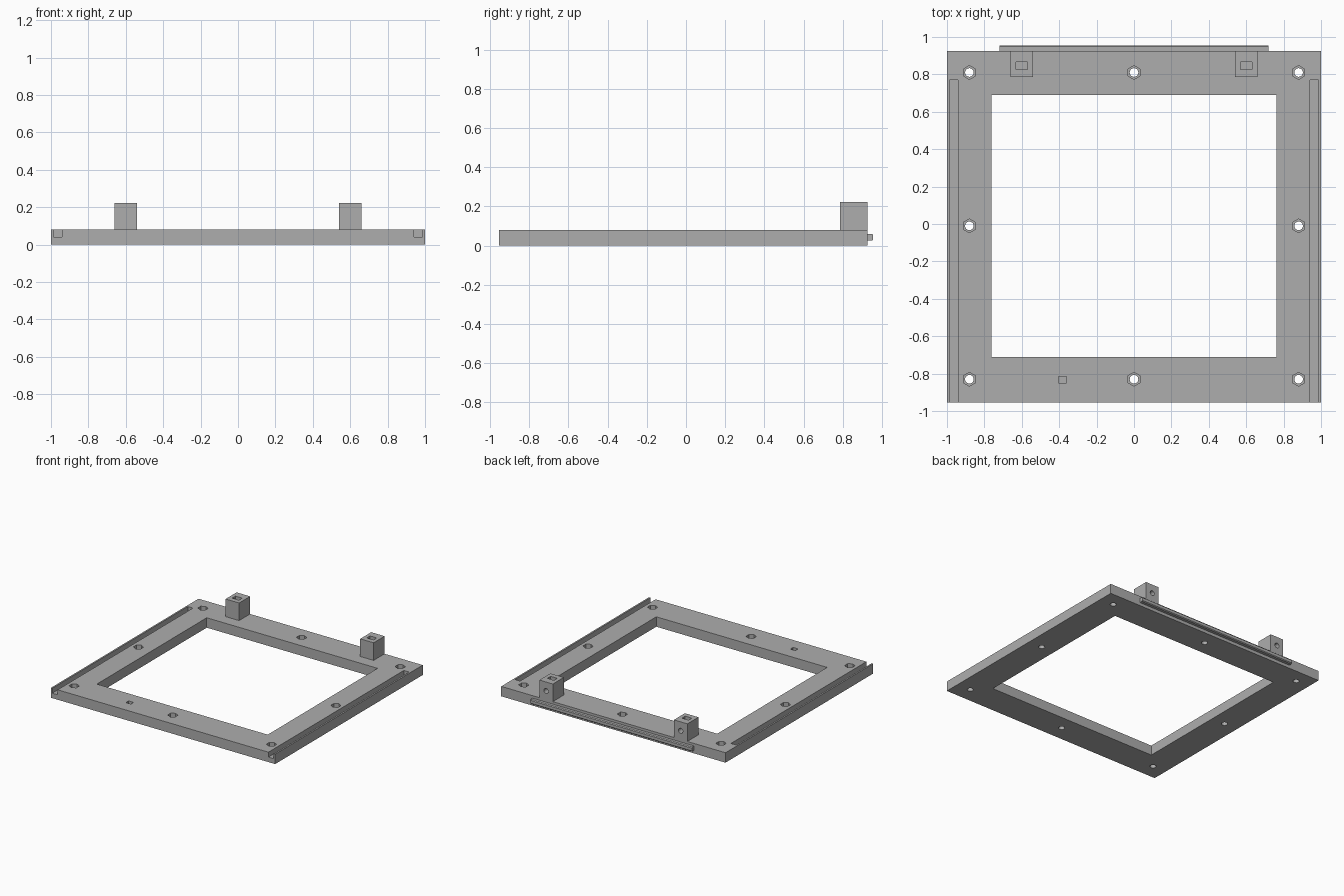
import bpy, bmesh, math
from mathutils import Matrix, Vector

if "Cube" in bpy.data.objects:
    bpy.data.objects.remove(bpy.data.objects["Cube"])

grey = bpy.data.materials.new("grey plastic")
grey.diffuse_color = (0.42, 0.42, 0.42, 1)
grey.use_nodes = True
grey.node_tree.nodes["Principled BSDF"].inputs["Base Color"].default_value = grey.diffuse_color


def add_box(bm, x, y, z):
    """Box from (min, max) ranges."""
    size = [r[1] - r[0] for r in (x, y, z)]
    mid = Vector([(r[0] + r[1]) / 2 for r in (x, y, z)])
    bmesh.ops.create_cube(bm, size=1, matrix=Matrix.Translation(mid) @ Matrix.Diagonal((*size, 1)))


def add_prism(bm, centre, radius, depth, sides, rotation):
    bmesh.ops.create_cone(bm, cap_ends=True, segments=sides, radius1=radius, radius2=radius,
                          depth=depth, matrix=Matrix.Translation(centre) @ rotation)


def make(name, bm):
    mesh = bpy.data.meshes.new(name)
    bm.to_mesh(mesh)
    bm.free()
    mesh.materials.append(grey)
    ob = bpy.data.objects.new(name, mesh)
    bpy.context.collection.objects.link(ob)
    return ob


def cut(target, bm):
    """Subtract the shapes in bm from target."""
    cutter = make("cutter", bm)
    cutter.hide_render = True
    mod = target.modifiers.new("cut", 'BOOLEAN')
    mod.operation, mod.solver, mod.object = 'DIFFERENCE', 'EXACT', cutter
    bpy.context.view_layer.objects.active = target
    bpy.ops.object.modifier_apply(modifier=mod.name)
    bpy.data.objects.remove(cutter)


FRONT, BACK, TOP = -0.955, 0.925, 0.08
UP = Matrix.Identity(4)
BACKWARD = Matrix.Rotation(math.radians(90), 4, 'X')

# Flat frame with a large opening
bm = bmesh.new()
add_box(bm, (-1, 1), (FRONT, BACK), (0, TOP))
frame = make("frame", bm)

# Opening, side grooves and the small slot near the front edge
bm = bmesh.new()
add_box(bm, (-0.762, 0.762), (-0.71, 0.69), (-0.1, 0.2))
for s in (-1, 1):
    add_box(bm, sorted((s * 0.94, s * 0.987)), (FRONT - 0.1, 0.77), (0.04, 0.2))
add_box(bm, (-0.405, -0.36), (-0.85, -0.815), (0.06, 0.2))
cut(frame, bm)

# Hexagonal nut recesses, then round screw holes
spots = [(x, y) for x in (-0.88, 0, 0.88) for y in (-0.83, -0.01, 0.81) if (x, y) != (0, -0.01)]
for radius, sides, z in ((0.037, 6, 0.14), (0.023, 24, 0.04)):
    bm = bmesh.new()
    for x, y in spots:
        add_prism(bm, (x, y, z), radius, 0.2, sides, UP)
    cut(frame, bm)

# Mounting blocks with a nut pocket on top and a screw hole at the back
for side, x in (("left", -0.6), ("right", 0.6)):
    bm = bmesh.new()
    add_box(bm, (x - 0.06, x + 0.06), (0.785, BACK), (TOP, 0.222))
    block = make(side + "_mounting_block", bm)
    bm = bmesh.new()
    add_box(bm, (x - 0.03, x + 0.03), (0.825, 0.867), (0.11, 0.4))
    cut(block, bm)
    bm = bmesh.new()
    add_prism(bm, (x, 0.93, 0.15), 0.02, 0.2, 24, BACKWARD)
    cut(block, bm)

# Tongue rail along the back edge, with a bevelled outer edge
bm = bmesh.new()
profile = [(BACK, 0.025), (0.948, 0.025), (0.955, 0.031), (0.955, 0.054), (0.948, 0.06), (BACK, 0.06)]
face = bm.faces.new([bm.verts.new((-0.72, y, z)) for y, z in profile])
new = bmesh.ops.extrude_face_region(bm, geom=[face])["geom"]
bmesh.ops.translate(bm, vec=(1.44, 0, 0), verts=[v for v in new if isinstance(v, bmesh.types.BMVert)])
bmesh.ops.recalc_face_normals(bm, faces=bm.faces)
make("back_tongue_rail", bm)
